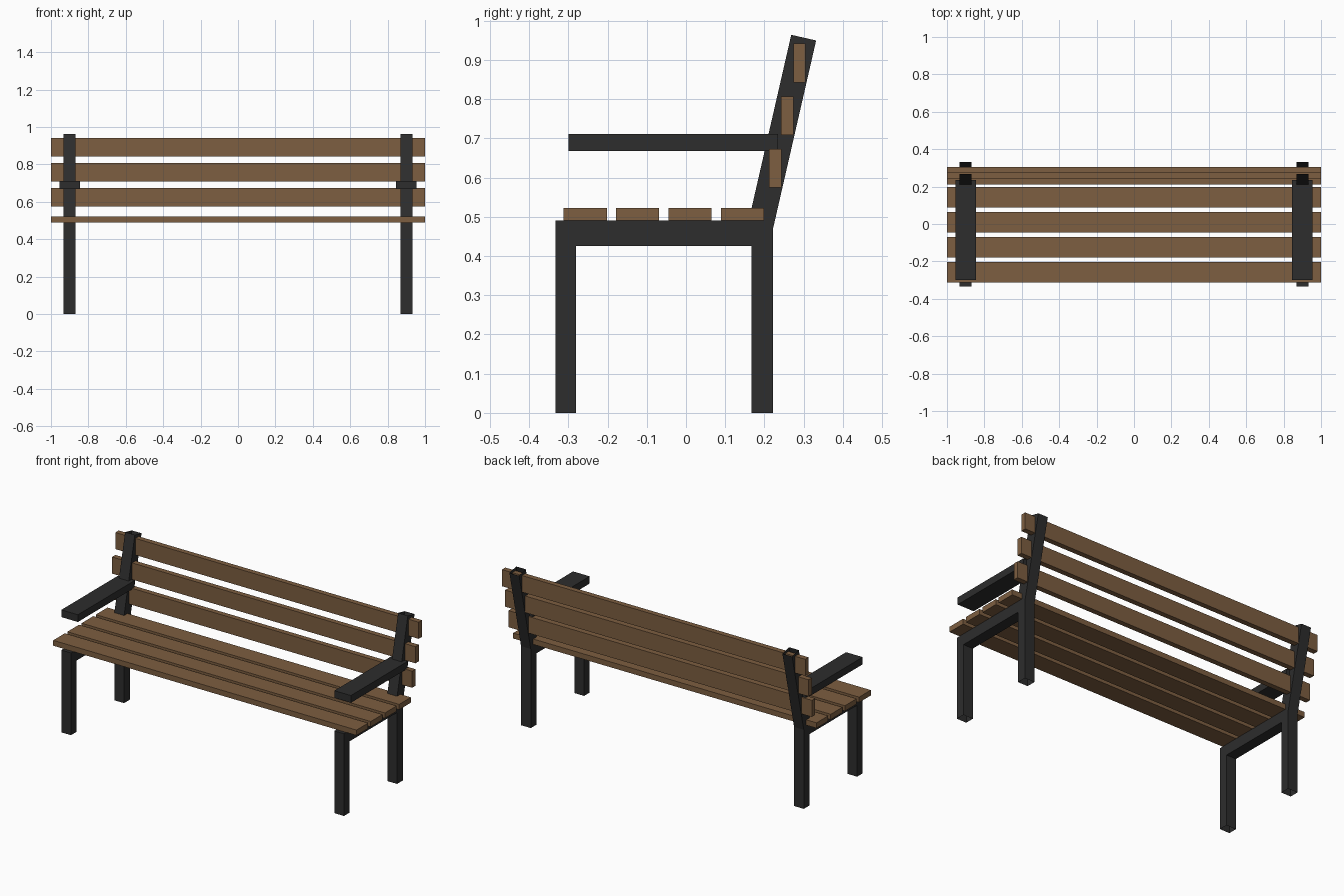
import bpy
import bmesh
from math import radians
from mathutils import Matrix, Vector

cube = bpy.data.objects.get("Cube")
if cube:
    bpy.data.objects.remove(cube, do_unlink=True)


def make_material(name, color):
    mat = bpy.data.materials.new(name)
    mat.use_nodes = True
    mat.diffuse_color = color
    bsdf = next(n for n in mat.node_tree.nodes if n.type == 'BSDF_PRINCIPLED')
    bsdf.inputs["Base Color"].default_value = color
    return mat


wood = make_material("brown wood", (0.205, 0.112, 0.052, 1))
iron = make_material("dark iron", (0.026, 0.026, 0.026, 1))


def extrude_profile(name, points, x, half, mat, open_edges=(), mirror=False):
    """Extrude a side profile of (y, z) points across x; open edges get no wall."""
    bm = bmesh.new()
    left = [bm.verts.new((x - half, y, z)) for y, z in points]
    right = [bm.verts.new((x + half, y, z)) for y, z in points]
    bm.faces.new(left)
    bm.faces.new(right[::-1])
    count = len(points)
    for i in range(count):
        j = (i + 1) % count
        if i not in open_edges:
            bm.faces.new((left[j], left[i], right[i], right[j]))
    bmesh.ops.recalc_face_normals(bm, faces=bm.faces)
    mesh = bpy.data.meshes.new(name)
    bm.to_mesh(mesh)
    bm.free()
    mesh.materials.append(mat)
    obj = bpy.data.objects.new(name, mesh)
    bpy.context.collection.objects.link(obj)
    if mirror:
        obj.modifiers.new("Mirror", 'MIRROR').use_axis = (True, False, False)
    return obj


def rect(y0, y1, z0, z1):
    return [(y0, z0), (y1, z0), (y1, z1), (y0, z1)]


SIDE, TUBE = 0.9, 0.032

# Leg frames: front leg, seat rail and rear leg in one tube, open at the feet
front, front_in, rear_in, rear = -0.333, -0.28, 0.167, 0.222
rail_low, rail_top = 0.425, 0.49
extrude_profile("leg_frames", [
    (front, 0), (front_in, 0), (front_in, rail_low), (rear_in, rail_low),
    (rear_in, 0), (rear, 0), (rear, rail_top), (front, rail_top)],
    SIDE, TUBE, iron, open_edges=(0, 4), mirror=True)

# Leaning back posts: tubes open at both ends
lean = Matrix.Rotation(radians(-12.9), 2)
top_center = Vector((0.30, 0.9565))
post = [tuple(top_center + lean @ Vector(p))
        for p in rect(-0.0325, 0.0325, -0.49, 0)]
extrude_profile("back_posts", post, SIDE, TUBE, iron, open_edges=(0, 2), mirror=True)

# Armrests
extrude_profile("armrests", rect(-0.30, 0.235, 0.668, 0.711),
                SIDE, 0.0545, iron, mirror=True)

# Seat slats
for i in range(4):
    y = -0.312 + 0.1337 * i
    extrude_profile(f"seat_slat_{i + 1}", rect(y, y + 0.11, rail_top, 0.522),
                    0, 1, wood)

# Backrest slats, each stepped back to follow the posts
for i in range(3):
    y, z = 0.2115 + 0.031 * i, 0.574 + 0.134 * i
    extrude_profile(f"back_slat_{i + 1}", rect(y, y + 0.0315, z, z + 0.099),
                    0, 1, wood)
